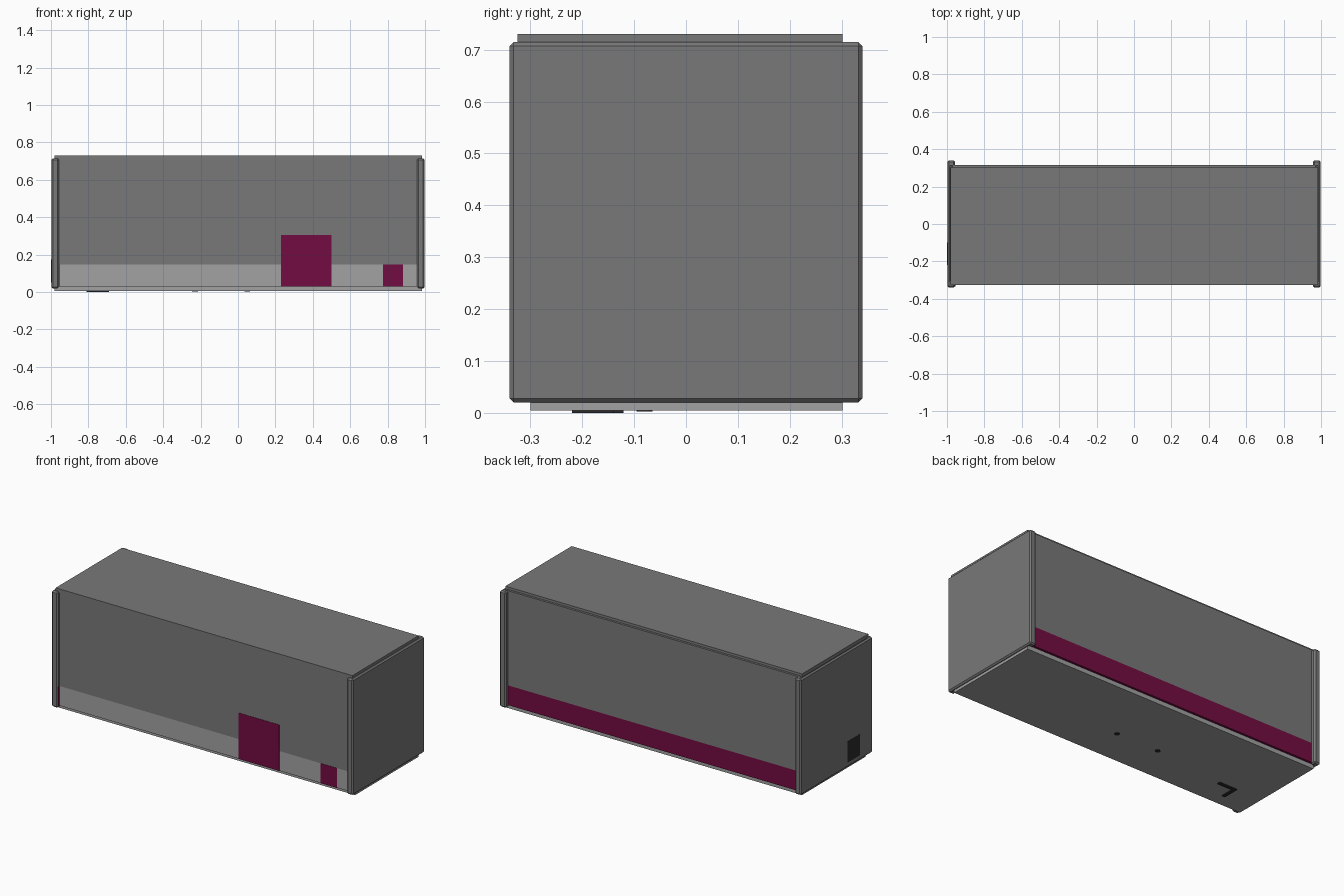
import bpy, bmesh

if "Cube" in bpy.data.objects:
    bpy.data.objects.remove(bpy.data.objects["Cube"])


def material(name, rgb):
    m = bpy.data.materials.new(name)
    m.diffuse_color = (*rgb, 1)
    m.use_nodes = True
    m.node_tree.nodes["Principled BSDF"].inputs["Base Color"].default_value = m.diffuse_color
    return m


GREY = material("mid_grey", (0.19, 0.19, 0.19))
LIGHT = material("light_grey", (0.36, 0.36, 0.36))
PLUM = material("plum", (0.17, 0.004, 0.055))
BLACK = material("near_black", (0.025, 0.025, 0.025))


def prism(name, outline, z0, z1, mat, bevel=0):
    """Extrude a flat xy outline from z0 to z1."""
    bm = bmesh.new()
    face = bm.faces.new([bm.verts.new((x, y, z0)) for x, y in outline])
    ext = bmesh.ops.extrude_face_region(bm, geom=[face])["geom"]
    for v in ext:
        if isinstance(v, bmesh.types.BMVert):
            v.co.z = z1
    bmesh.ops.recalc_face_normals(bm, faces=bm.faces)
    me = bpy.data.meshes.new(name)
    bm.to_mesh(me)
    bm.free()
    ob = bpy.data.objects.new(name, me)
    bpy.context.collection.objects.link(ob)
    me.materials.append(mat)
    if bevel:
        mod = ob.modifiers.new("edge_chamfer", 'BEVEL')
        mod.width = bevel
        mod.segments = 1
    return ob


def box(name, x, y, z, mat, bevel=0):
    return prism(name, [(x[0], y[0]), (x[1], y[0]), (x[1], y[1]), (x[0], y[1])],
                 z[0], z[1], mat, bevel)


# Base slab and lid
box("base", (-0.98, 0.985), (-0.30, 0.302), (0.005, 0.031), LIGHT)
box("lid", (-0.98, 0.985), (-0.325, 0.302), (0.705, 0.73), GREY)

# Front wall: light lower band, grey upper part
box("front_lower_band", (-0.97, 0.97), (-0.323, -0.295), (0.03, 0.148), LIGHT)
box("front_wall", (-0.97, 0.97), (-0.323, -0.295), (0.148, 0.715), GREY)

# Back wall: plum lower band, grey upper part
box("back_lower_band", (-0.97, 0.97), (0.29, 0.315), (0.03, 0.148), PLUM)
box("back_wall", (-0.97, 0.97), (0.29, 0.315), (0.148, 0.715), GREY)

# Coloured panels set on the front
box("large_front_panel", (0.23, 0.50), (-0.325, -0.32), (0.03, 0.305), PLUM)
box("small_front_panel", (0.775, 0.882), (-0.325, -0.32), (0.03, 0.148), PLUM)

# End caps: channel sections whose flanges form the corner posts
for side, name in ((-1, "left_end_cap"), (1, "right_end_cap")):
    channel = [(0.998, -0.34), (0.998, 0.34), (0.957, 0.34), (0.957, 0.305),
               (0.978, 0.305), (0.978, -0.305), (0.957, -0.305), (0.957, -0.34)]
    prism(name, [(side * x, y) for x, y in channel], 0.02, 0.715, GREY, 0.008)

# Plum strip on the inner side of the front left post
box("post_strip", (-0.958, -0.955), (-0.333, -0.32), (0.03, 0.148), PLUM)

# Dark plate on the left end
box("left_end_plate", (-1.0, -0.99), (-0.22, -0.10), (0.05, 0.175), BLACK)

# Angle bracket and two studs under the base
prism("underside_bracket",
      [(-0.81, -0.22), (-0.79, -0.22), (-0.79, -0.14), (-0.69, -0.14),
       (-0.69, -0.12), (-0.81, -0.12)], 0.0, 0.007, BLACK)
for x in (-0.23, 0.05):
    bpy.ops.mesh.primitive_cylinder_add(vertices=16, radius=0.015, depth=0.005,
                                        location=(x, -0.08, 0.0055))
    stud = bpy.context.object
    stud.name = "underside_stud"
    stud.data.materials.append(BLACK)
